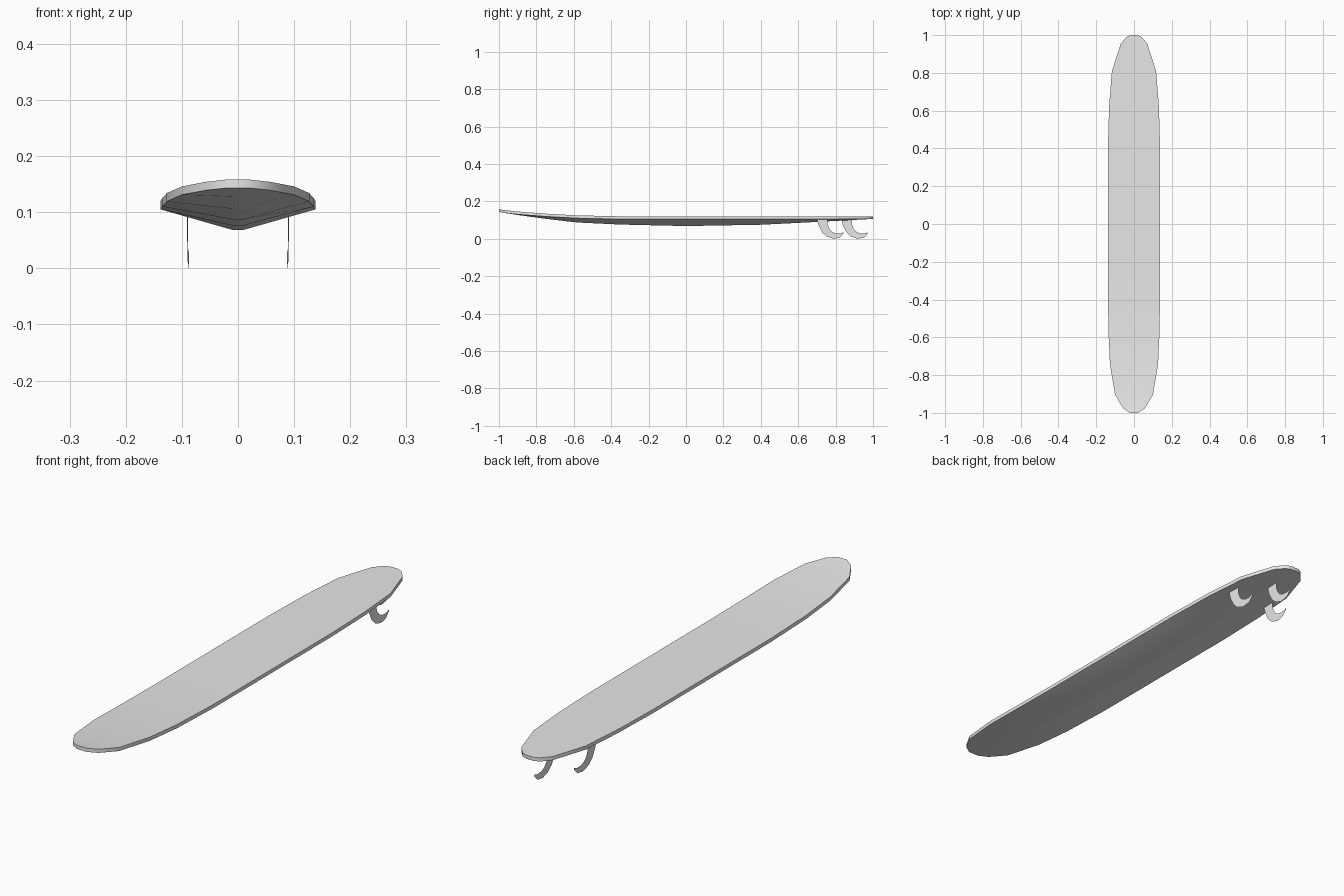
import bpy
import bmesh
import math

cube = bpy.data.objects.get("Cube")
if cube:
    bpy.data.objects.remove(cube, do_unlink=True)


def make_material(name, colour):
    mat = bpy.data.materials.new(name)
    mat.use_nodes = True
    mat.diffuse_color = colour
    mat.node_tree.nodes["Principled BSDF"].inputs["Base Color"].default_value = colour
    return mat


grey = make_material("plain grey", (0.8, 0.8, 0.8, 1))


def finish(name, bm, smooth=False):
    mesh = bpy.data.meshes.new(name)
    bm.to_mesh(mesh)
    bm.free()
    mesh.materials.append(grey)
    obj = bpy.data.objects.new(name, mesh)
    bpy.context.collection.objects.link(obj)
    if smooth:
        bpy.ops.object.select_all(action="DESELECT")
        obj.select_set(True)
        bpy.context.view_layer.objects.active = obj
        bpy.ops.object.shade_smooth_by_angle(angle=math.radians(35))
    return obj


# Board stations from nose to tail: y, half width, deck height, keel height
RAIL = 0.015
stations = [
    (-1.0, 0.022, 0.158, 0.143), (-0.975, 0.058, 0.154, 0.139),
    (-0.905, 0.1, 0.146, 0.128), (-0.745, 0.127, 0.134, 0.106),
    (-0.58, 0.135, 0.125, 0.087), (-0.35, 0.138, 0.12, 0.076),
    (0, 0.138, 0.12, 0.068), (0.4, 0.138, 0.12, 0.075),
    (0.62, 0.132, 0.12, 0.086), (0.81, 0.117, 0.12, 0.096),
    (0.955, 0.07, 0.12, 0.104), (0.99, 0.04, 0.12, 0.105),
    (1.0, 0.018, 0.12, 0.105),
]

# Each section has a flat deck, upright rails and a shallow V bottom
bm = bmesh.new()
rings = []
for y, half, deck, keel in stations:
    low = deck - RAIL
    section = [(-half, deck), (0, deck), (half, deck),
               (half, low), (half * 0.06, keel), (-half * 0.06, keel), (-half, low)]
    rings.append([bm.verts.new((x, y, z)) for x, z in section])
for a, b in zip(rings, rings[1:]):
    for i in range(len(a)):
        j = (i + 1) % len(a)
        bm.faces.new((a[i], a[j], b[j], b[i]))
bm.faces.new(rings[0])
bm.faces.new(rings[-1])
bmesh.ops.recalc_face_normals(bm, faces=bm.faces[:])
finish("board", bm, smooth=True)

# Crescent fin: matching points along the leading and trailing edges
leading = [(0, 0.104), (0.01, 0.07), (0.027, 0.036), (0.052, 0.012),
           (0.088, 0), (0.122, 0.006), (0.143, 0.029)]
trailing = [(0.056, 0.104), (0.057, 0.08), (0.064, 0.057), (0.078, 0.039),
            (0.097, 0.03), (0.121, 0.028), (0.14, 0.034)]


def make_fin(name, x, y, yaw):
    bm = bmesh.new()
    edges = [[bm.verts.new((0, py, pz)) for py, pz in line]
             for line in (leading, trailing)]
    for i in range(len(leading) - 1):
        bm.faces.new((edges[0][i], edges[0][i + 1], edges[1][i + 1], edges[1][i]))
    fin = finish(name, bm)
    fin.location = (x, y, 0)
    fin.rotation_euler.z = math.radians(yaw)
    return fin


make_fin("left_fin", 0.091, 0.7, 1.5)
make_fin("right_fin", -0.091, 0.7, -1.5)
make_fin("centre_fin", 0, 0.83, 0)
